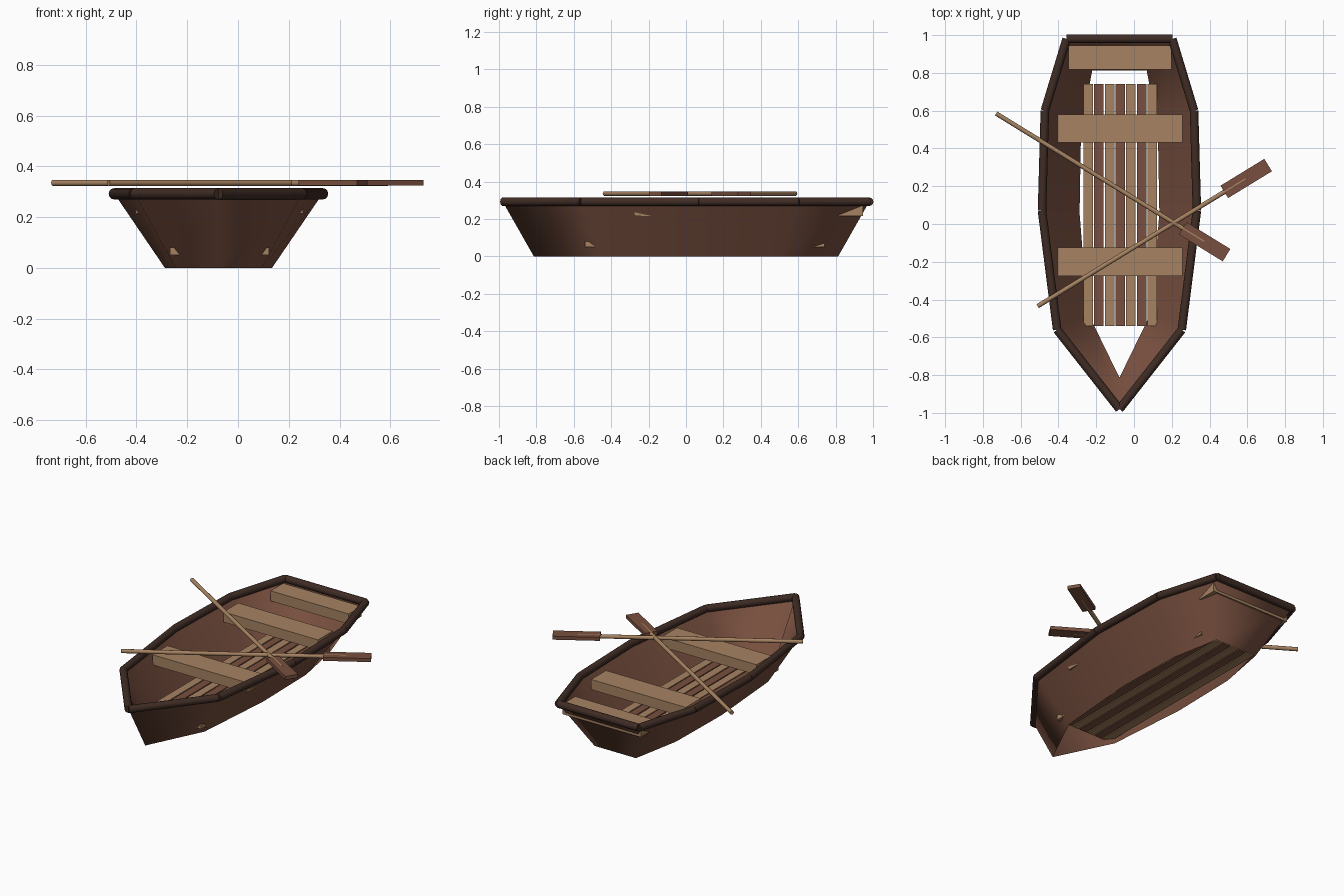
import bpy, bmesh
from math import atan2
from mathutils import Vector

cube = bpy.data.objects.get("Cube")
if cube:
    bpy.data.objects.remove(cube, do_unlink=True)


def material(name, rgb):
    m = bpy.data.materials.new(name)
    m.use_nodes = True
    m.diffuse_color = (*rgb, 1)
    m.node_tree.nodes["Principled BSDF"].inputs["Base Color"].default_value = (*rgb, 1)
    return m


TAN = material("pale wood", (0.38, 0.225, 0.12))
BROWN = material("red brown wood", (0.19, 0.08, 0.05))
DARK = material("dark brown wood", (0.05, 0.025, 0.018))
MID = -0.077  # x of the boat's centre line


def finish(bm, name, mat):
    bmesh.ops.recalc_face_normals(bm, faces=bm.faces)
    mesh = bpy.data.meshes.new(name)
    bm.to_mesh(mesh)
    bm.free()
    mesh.materials.append(mat)
    ob = bpy.data.objects.new(name, mesh)
    bpy.context.collection.objects.link(ob)
    return ob


def box(name, mat, centre, size, turn=0):
    bm = bmesh.new()
    bmesh.ops.create_cube(bm, size=1)
    bmesh.ops.scale(bm, vec=size, verts=bm.verts)
    ob = finish(bm, name, mat)
    ob.location = centre
    ob.rotation_euler.z = turn
    return ob


def rod(name, mat, a, b, radius, sides=12):
    a, b = Vector(a), Vector(b)
    bm = bmesh.new()
    bmesh.ops.create_cone(bm, cap_ends=True, segments=sides, radius1=radius,
                          radius2=radius, depth=(b - a).length)
    for f in bm.faces:
        f.smooth = len(f.verts) == 4
    ob = finish(bm, name, mat)
    ob.location = (a + b) / 2
    ob.rotation_mode = 'QUATERNION'
    ob.rotation_quaternion = (b - a).to_track_quat('Z', 'Y')
    return ob


# Outline of the rim: half width and y, from bow to stern
half = [(0, -0.98), (0.33, -0.56), (0.41, 0.07), (0.395, 0.6), (0.28, 0.98)]
outline = half + [(-x, y) for x, y in reversed(half[1:])]
RIM = 0.292

# Hull: open shell tapering to a smaller outline at the keel
bm = bmesh.new()
top = [bm.verts.new((MID + x, y, RIM)) for x, y in outline]
low = [bm.verts.new((MID + x * 0.515, y * 0.83, 0)) for x, y in outline]
for i in range(len(outline)):
    j = (i + 1) % len(outline)
    bm.faces.new((low[i], low[j], top[j], top[i])).smooth = True
finish(bm, "hull", BROWN)

# Rim rail: one straight rod per side
for i, (x, y) in enumerate(outline):
    x2, y2 = outline[(i + 1) % len(outline)]
    rod(f"rim_rail_{i}", DARK, (MID + x, y, RIM), (MID + x2, y2, RIM), 0.0225)

# Floor planks in alternating colours
for i in range(7):
    box(f"floor_plank_{i}", BROWN if i % 2 else TAN,
        (-0.073 + (i - 3) * 0.0565, 0.1, 0.065), (0.05, 1.28, 0.03))

# Benches
for name, y, width, depth in (("front_bench", -0.2, 0.66, 0.15),
                              ("middle_bench", 0.505, 0.66, 0.148),
                              ("stern_bench", 0.882, 0.545, 0.126)):
    box(name, TAN, (-0.074, y, 0.247), (width, depth, 0.064))

# Oars: round shaft let into a flat blade
for side, handle, tip in (("left", (-0.51, -0.435), (0.71, 0.312)),
                          ("right", (-0.73, 0.585), (0.49, -0.165))):
    a = Vector((*handle, 0.335))
    b = Vector((*tip, 0.335))
    d = (b - a).normalized()
    rod(f"{side}_oar_shaft", TAN, a, b - d * 0.14, 0.012)
    box(f"{side}_oar_blade", BROWN, b - d * 0.136, (0.272, 0.077, 0.022), atan2(d.y, d.x))
